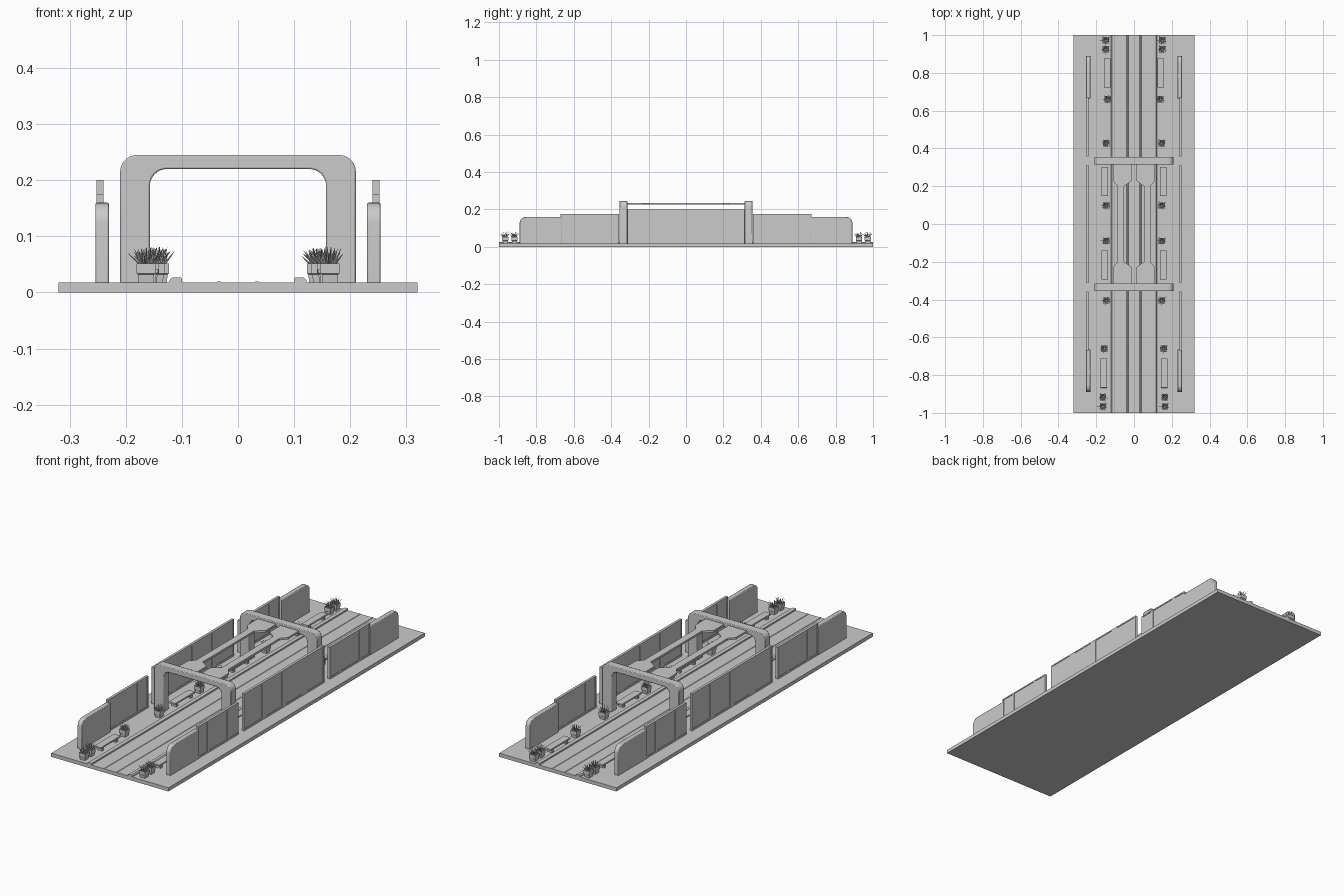
import bpy, bmesh, math, random
from mathutils import Vector, Matrix

if "Cube" in bpy.data.objects:
    bpy.data.objects.remove(bpy.data.objects["Cube"])

random.seed(4)
FLOOR = 0.018


def finish(name, bm, bevel=0.0, smooth=False):
    bmesh.ops.recalc_face_normals(bm, faces=bm.faces)
    me = bpy.data.meshes.new(name)
    bm.to_mesh(me)
    bm.free()
    ob = bpy.data.objects.new(name, me)
    bpy.context.collection.objects.link(ob)
    if bevel:
        m = ob.modifiers.new("edge_bevel", 'BEVEL')
        m.width, m.segments, m.limit_method = bevel, 2, 'ANGLE'
        m.angle_limit = math.radians(40)
    if smooth:
        bpy.context.view_layer.objects.active = ob
        ob.select_set(True)
        bpy.ops.object.shade_smooth_by_angle(angle=math.radians(35))
        ob.select_set(False)
    return ob


def add_box(bm, x0, x1, y0, y1, z0, z1):
    m = Matrix.Translation(((x0 + x1) / 2, (y0 + y1) / 2, (z0 + z1) / 2)) @ \
        Matrix.Diagonal((abs(x1 - x0), abs(y1 - y0), z1 - z0, 1))
    bmesh.ops.create_cube(bm, size=1, matrix=m)


def add_prism(bm, pts, axis, a, b):
    """Extrude a 2D outline along axis from a to b."""
    def place(u, v):
        return {'x': (a, u, v), 'y': (u, a, v), 'z': (u, v, a)}[axis]
    face = bm.faces.new([bm.verts.new(place(*p)) for p in pts])
    new = bmesh.ops.extrude_face_region(bm, geom=[face])['geom']
    d = Vector([b - a if c == axis else 0 for c in 'xyz'])
    bmesh.ops.translate(bm, verts=[g for g in new if isinstance(g, bmesh.types.BMVert)], vec=d)


def arc(cx, cz, r, a0, a1, n=8):
    return [(cx + r * math.cos(math.radians(a0 + (a1 - a0) * i / n)),
             cz + r * math.sin(math.radians(a0 + (a1 - a0) * i / n))) for i in range(n + 1)]


# Deck slab
bm = bmesh.new()
add_box(bm, -0.32, 0.32, -1, 1, 0, FLOOR)
finish("deck", bm)

# Kerbs and thin lane ridges along the path
for s, side in ((-1, "left"), (1, "right")):
    bm = bmesh.new()
    prof = [(s * x, z) for x, z in
            [(0.10, 0.016), (0.10, 0.025), (0.103, 0.027), (0.117, 0.027), (0.122, 0.022), (0.122, 0.016)]]
    add_prism(bm, prof, 'y', -1, 1)
    finish("kerb_" + side, bm)
    bm = bmesh.new()
    add_prism(bm, [(s * 0.034 - 0.006, 0.017), (s * 0.034 - 0.003, 0.0198),
                   (s * 0.034 + 0.003, 0.0198), (s * 0.034 + 0.006, 0.017)], 'y', -1, 1)
    finish("lane_ridge_" + side, bm)

# Portal arches
outline = [(0.21, 0.016)] + arc(0.18, 0.215, 0.03, 0, 90) + arc(-0.18, 0.215, 0.03, 90, 180) + [(-0.21, 0.016)]
inner = [(-0.157, 0.016)] + arc(-0.127, 0.190, 0.03, 180, 90) + arc(0.127, 0.190, 0.03, 90, 0) + [(0.157, 0.016)]
for s, end in ((-1, "front"), (1, "back")):
    bm = bmesh.new()
    add_prism(bm, outline + inner, 'y', s * 0.314, s * 0.356)
    finish("arch_" + end, bm, bevel=0.003, smooth=True)

# Overhead beams with flared ends, joining the arches
half = [(0.012, 0.32), (0.012, 0.23), (0.052, 0.20)]
rear = [(0.087, 0.20), (0.112, 0.23), (0.112, 0.32)]
for s, side in ((-1, "left"), (1, "right")):
    loop = half + [(x, -y) for x, y in reversed(half)] + [(x, -y) for x, y in reversed(rear)] + rear
    bm = bmesh.new()
    add_prism(bm, [(s * x, y) for x, y in loop], 'z', 0.225, 0.235)
    finish("overhead_beam_" + side, bm)


def glazed_screen(name, s, y0, y1, top, posts, post_w):
    """Rails, posts and thin recessed panes."""
    bm = bmesh.new()
    xa, xb = s * 0.240, s * 0.2525
    add_box(bm, xa, xb, y0, y1, 0.016, 0.027)
    add_box(bm, xa, xb, y0, y1, top - 0.006, top)
    for y in posts:
        add_box(bm, xa, xb, y - post_w / 2, y + post_w / 2, 0.026, top - 0.005)
    for y in (y0, y1):
        d = 0.006 if y == min(y0, y1) else -0.006
        add_box(bm, xa, xb, y, y + d, 0.026, top - 0.005)
    finish(name + "_frame", bm)
    bm = bmesh.new()
    add_box(bm, s * 0.2425, s * 0.2505, min(y0, y1) + 0.003, max(y0, y1) - 0.003, 0.022, top - 0.003)
    finish(name + "_glass", bm)


# Side screens: tall centre run, lower end runs with solid rounded wing walls
for s, side in ((-1, "left"), (1, "right")):
    glazed_screen("centre_screen_" + side, s, -0.312, 0.312, 0.20, (-0.157, 0, 0.157), 0.034)
    for e, end in ((-1, "front"), (1, "back")):
        glazed_screen(f"end_screen_{end}_{side}", s, e * 0.357, e * 0.67, 0.175,
                      (e * 0.435, e * 0.592), 0.014)
        bm = bmesh.new()
        prof = [(0.665, 0.016), (0.89, 0.016)] + arc(0.855, 0.125, 0.035, 0, 90) + [(0.665, 0.16)]
        add_prism(bm, [(e * y, z) for y, z in prof], 'x', s * 0.230, s * 0.254)
        finish(f"wing_wall_{end}_{side}", bm, bevel=0.003, smooth=True)

# Benches: slab seat on two leg blocks
for x, y in ((0.142, 0.80), (0.155, 0.226), (0.155, -0.216), (0.16, -0.79)):
    for s, side in ((-1, "left"), (1, "right")):
        bm = bmesh.new()
        add_box(bm, s * x - 0.018, s * x + 0.018, y - 0.077, y + 0.077, 0.034, 0.042)
        for d in (-0.055, 0.055):
            add_box(bm, s * x - 0.014, s * x + 0.014, y + d - 0.007, y + d + 0.007, 0.016, 0.035)
        finish("bench_" + side, bm, bevel=0.001)


def planter(x, y, side):
    # Square pot with tapered foot and recessed soil
    bm = bmesh.new()
    rings = []
    for w, z in ((0.013, 0.017), (0.0145, 0.032), (0.017, 0.034), (0.017, 0.052), (0.014, 0.052), (0.014, 0.047)):
        rings.append([bm.verts.new((x + a * w, y + b * w, z)) for a, b in ((-1, -1), (1, -1), (1, 1), (-1, 1))])
    for r0, r1 in zip(rings, rings[1:]):
        for i in range(4):
            bm.faces.new((r0[i], r0[(i + 1) % 4], r1[(i + 1) % 4], r1[i]))
    bm.faces.new(rings[0])
    bm.faces.new(rings[-1])
    finish("planter_" + side, bm)
    # Spiky leaves
    bm = bmesh.new()
    for i in range(18):
        turn = i * 2.4
        tilt = math.radians(4 + 44 * i / 17)
        length = random.uniform(0.027, 0.036)
        m = (Matrix.Translation((x + 0.006 * math.cos(turn), y + 0.006 * math.sin(turn), 0.046))
             @ Matrix.Rotation(turn, 4, 'Z') @ Matrix.Rotation(tilt, 4, 'Y')
             @ Matrix.Translation((0, 0, length / 2)))
        bmesh.ops.create_cone(bm, cap_ends=True, segments=4, radius1=0.0025, radius2=0.0003,
                              depth=length, matrix=m)
    finish("plant_" + side, bm)


for px, py in ((0.149, 0.972), (0.149, 0.925), (0.14, 0.66), (0.148, 0.428), (0.148, 0.098),
               (0.148, -0.09), (0.147, -0.405), (0.158, -0.66), (0.164, -0.917), (0.164, -0.966)):
    planter(-px, py, "left")
    planter(px, py, "right")
